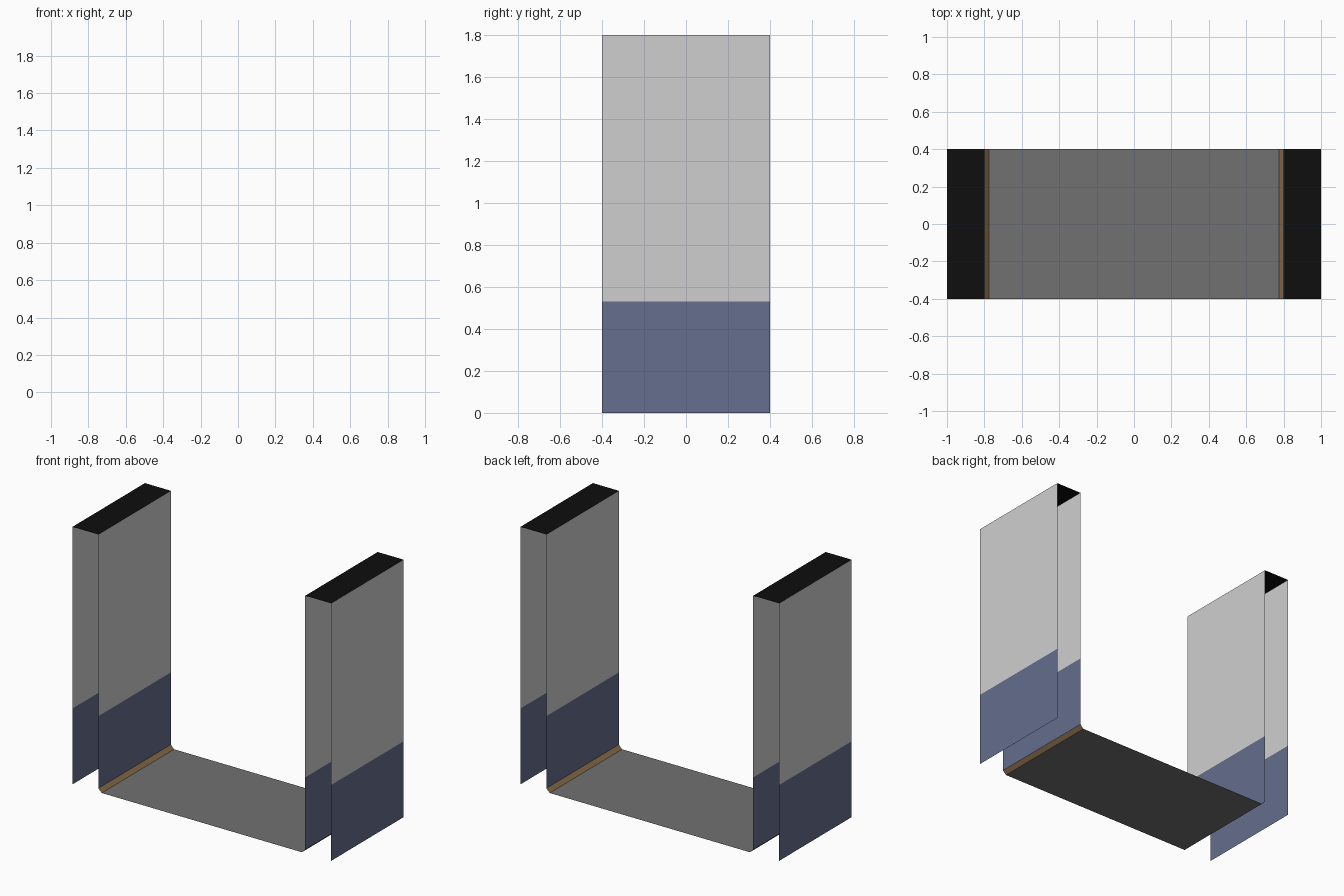
import bpy

if "Cube" in bpy.data.objects:
    bpy.data.objects.remove(bpy.data.objects["Cube"])

HALF_DEPTH = 0.4
HEIGHT = 1.8
BAND = 0.53      # top of the blue lower band
OUTER, INNER = 1.0, 0.8
BEVEL = 0.026    # sloped strip between wall and floor


def material(name, rgb):
    def lin(c):
        c /= 255
        return c / 12.92 if c <= 0.04045 else ((c + 0.055) / 1.055) ** 2.4
    m = bpy.data.materials.new(name)
    m.diffuse_color = (*[lin(c) for c in rgb], 1)
    m.use_nodes = True
    m.node_tree.nodes["Principled BSDF"].inputs["Base Color"].default_value = m.diffuse_color
    return m


WALL = material("pale grey wall", (207, 207, 207))
BLUE = material("slate blue band", (101, 110, 142))
FLOOR = material("mid grey floor", (113, 113, 113))
TRIM = material("brown trim", (137, 110, 75))
CAP = material("black cap", (14, 14, 14))


def sheet(name, profile, mats):
    """Sweep an open x,z profile along y; one material per segment."""
    verts = [(x, y, z) for x, z in profile for y in (-HALF_DEPTH, HALF_DEPTH)]
    faces = [(2 * i, 2 * i + 2, 2 * i + 3, 2 * i + 1) for i in range(len(profile) - 1)]
    me = bpy.data.meshes.new(name)
    me.from_pydata(verts, [], faces)
    slots = list(dict.fromkeys(mats))
    for m in slots:
        me.materials.append(m)
    for poly, m in zip(me.polygons, mats):
        poly.material_index = slots.index(m)
    me.update()
    ob = bpy.data.objects.new(name, me)
    bpy.context.collection.objects.link(ob)


def side_sheet(name, s, profile, mats):
    """Place a left-hand profile on the left (s=-1) or mirrored on the right."""
    pts = [(s * x, z) for x, z in profile]
    if s > 0:
        pts, mats = pts[::-1], mats[::-1]
    sheet(name, pts, mats)


for side, s in (("left", -1), ("right", 1)):
    # walls with the blue band at the bottom
    side_sheet(side + "_outer_wall", s,
               [(OUTER, 0), (OUTER, BAND), (OUTER, HEIGHT)], [BLUE, WALL])
    side_sheet(side + "_inner_wall", s,
               [(INNER, HEIGHT), (INNER, BAND), (INNER, BEVEL)], [WALL, BLUE])
    # flat black top
    side_sheet(side + "_wall_cap", s, [(OUTER, HEIGHT), (INNER, HEIGHT)], [CAP])
    # sloped skirting strip
    side_sheet(side + "_skirting", s, [(INNER, BEVEL), (INNER - BEVEL, 0)], [TRIM])

# corridor floor
sheet("floor", [(-INNER + BEVEL, 0), (INNER - BEVEL, 0)], [FLOOR])
